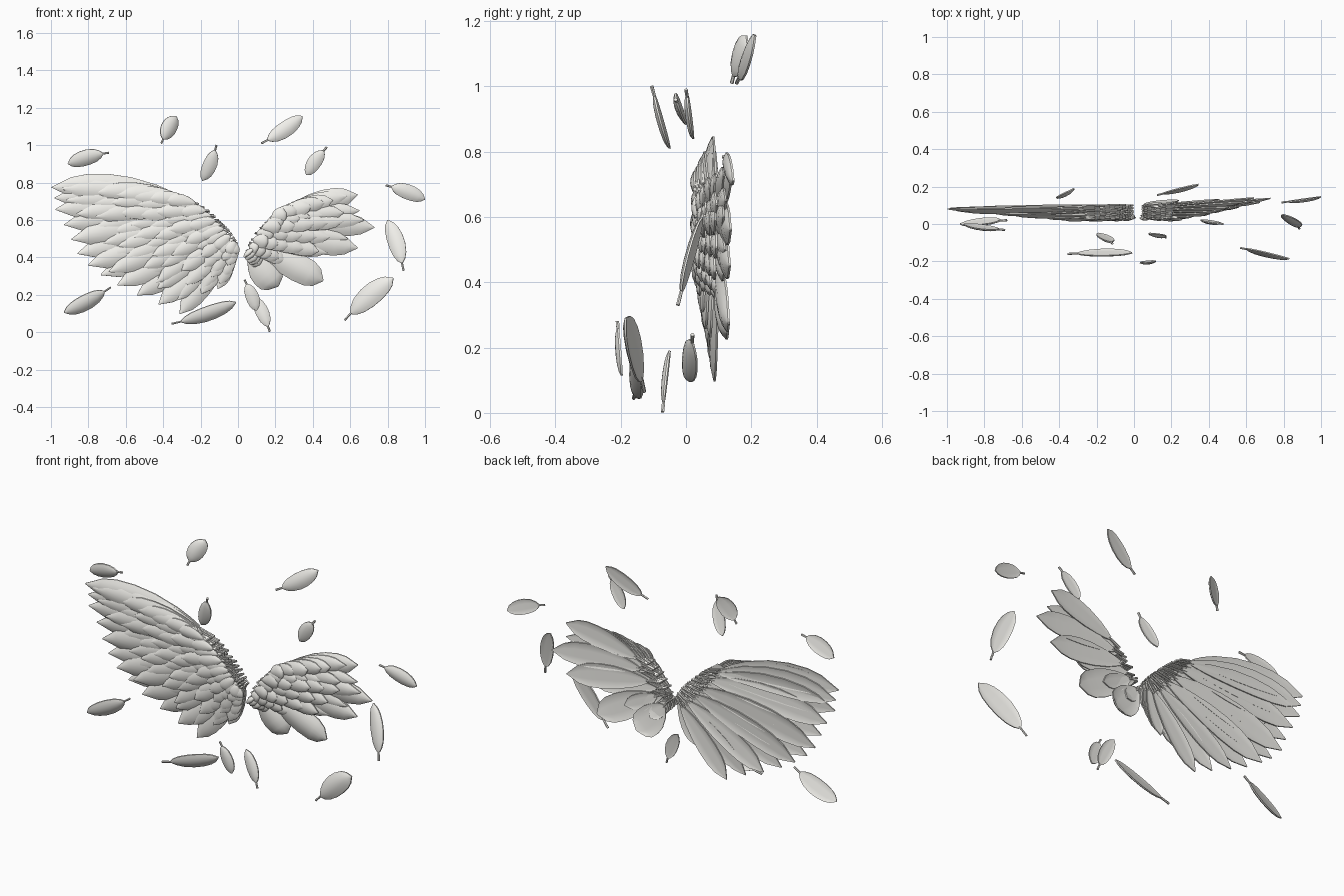
import bpy, bmesh, math, random
from mathutils import Vector, Matrix

if "Cube" in bpy.data.objects:
    bpy.data.objects.remove(bpy.data.objects["Cube"])

random.seed(4)
POINTED = [(0, .16), (.08, .4), (.2, .66), (.4, .92), (.58, 1), (.74, .93), (.86, .7), (1, .03)]
ROUND = [(0, .16), (.08, .42), (.2, .66), (.4, .92), (.6, 1), (.78, .94), (.9, .68), (1, .05)]
LOOSE = [(0, .16), (.07, .5), (.2, .82), (.4, 1), (.6, .99), (.78, .82), (.9, .54), (1, .03)]

pale = bpy.data.materials.new("pale_feather")
pale.diffuse_color = (.88, .87, .83, 1)
pale.use_nodes = True
pale.node_tree.nodes["Principled BSDF"].inputs["Base Color"].default_value = pale.diffuse_color


def lerp_path(pts, s):
    """Point at fraction s along an evenly indexed polyline."""
    f = min(max(s, 0), .9999) * (len(pts) - 1)
    i = int(f)
    return Vector(pts[i]).lerp(Vector(pts[i + 1]), f - i)


def add_feather(bm, base, tip, width, profile=POINTED, bend=0, roll=0, quill=.12, dome=.16, rq=.006):
    """Cupped blade with a rim, plus a thin tapered quill."""
    base, tip = Vector(base), Vector(tip)
    d = tip - base
    length = d.length
    d.normalize()
    side = d.cross(Vector((0, -1, 0))).normalized()
    side = Matrix.Rotation(math.radians(roll), 3, d) @ side
    n = side.cross(d).normalized()
    half = width / 2

    def centre(t):
        return base + d * length * t + side * bend * length * 4 * t * (1 - t)

    # blade: closed cross-section rings, domed front and recessed flat back
    us = [-1, -.7, -.35, 0, .35, .7, 1]
    rings = []
    for t, w in profile:
        c = centre(quill + (1 - quill) * t)
        h = half * w
        front = [c + side * u * h + n * (dome * width * w * (1 - u * u) + .0025) for u in us]
        back = [c + side * u * h + n * ((.25 * dome * width * w if abs(u) < .9 else 0) - .0035)
                for u in us[::-1]]
        rings.append([bm.verts.new(p) for p in front + back])
    # quill: six-sided stem ending just inside the blade
    stem = []
    for t, r in ((0, rq), (quill, rq * .9), (quill + .1, rq * .3)):
        c = centre(t) + n * (.004 if t > quill else 0)
        stem.append([bm.verts.new(c + (side * math.cos(a) + n * math.sin(a)) * r)
                     for a in [k * math.pi / 3 for k in range(6)]])
    for loop in (rings, stem):
        for a, b in zip(loop, loop[1:]):
            m = len(a)
            for i in range(m):
                bm.faces.new((a[i], a[(i + 1) % m], b[(i + 1) % m], b[i]))
        bm.faces.new(loop[0][::-1])
        bm.faces.new(loop[-1])


def finish(bm, name):
    bmesh.ops.recalc_face_normals(bm, faces=bm.faces)
    mesh = bpy.data.meshes.new(name)
    bm.to_mesh(mesh)
    bm.free()
    mesh.materials.append(pale)
    ob = bpy.data.objects.new(name, mesh)
    bpy.context.collection.objects.link(ob)
    bpy.ops.object.select_all(action='DESELECT')
    ob.select_set(True)
    bpy.context.view_layer.objects.active = ob
    bpy.ops.object.shade_smooth_by_angle(angle=math.radians(35))


def add_row(name, roots, tips, count, reach, y0, y1, width, profile, bend, jit=.02, quill=.12):
    """One fan of feathers; reach shortens it towards the root."""
    bm = bmesh.new()
    for i in range(count):
        s = i / (count - 1)
        r = lerp_path(roots, s)
        t = r.lerp(lerp_path(tips, s), reach * (1 + random.uniform(-jit, jit)))
        dy = .005 * (i % 2) + random.uniform(-.002, .002)
        L = (t - r).length
        add_feather(bm, (r.x, y0 + dy, r.y), (t.x, y1 + dy, t.y), width[0] + width[1] * L,
                    profile, bend * (1 - s), random.uniform(-5, 5), quill)
    finish(bm, name)


# large wing: long flight feathers at the back, shorter coverts in front
roots = [(-.21, .685), (-.15, .645), (-.09, .59), (-.05, .55), (-.02, .51), (-.005, .48)]
tips = [(-1, .775), (-.975, .67), (-.91, .52), (-.83, .385), (-.71, .29), (-.52, .19), (-.31, .1)]
tips_front = tips + [(-.12, .2)]
add_row("large_wing_flight_feathers", roots, tips, 12, 1.0, .095, .082, (.065, .1), POINTED, .045, .01)
for k, (count, reach, y0, y1) in enumerate([(12, .87, .082, .07), (11, .74, .07, .06),
                                            (12, .6, .058, .05), (11, .46, .047, .042),
                                            (12, .33, .037, .034), (12, .21, .028, .028)]):
    add_row(f"large_wing_coverts_{k + 1}", roots, tips_front, count, reach, y0, y1,
            (.055, .1), POINTED, .04, .08)

# small wing: five broad flight feathers and rounded scale-like coverts
roots = [(.17, .61), (.13, .57), (.09, .53), (.06, .48), (.045, .44)]
tips = [(.64, .735), (.73, .56), (.64, .45), (.455, .275), (.215, .245)]
bm = bmesh.new()
for i, (r, t) in enumerate(zip(roots, tips)):
    add_feather(bm, (r[0], .095, r[1]), (t[0], .14 - .003 * i, t[1]), (.12, .13, .135, .15, .16)[i],
                POINTED if i < 3 else ROUND, (-.03, -.03, -.01, 0, .03)[i], 0, .14)
finish(bm, "small_wing_flight_feathers")
upper = [(.61, .735), (.65, .65), (.68, .60), (.58, .5), (.5, .42), (.3, .36), (.14, .33)]
for k, (count, reach, y0, y1, prof) in enumerate([(7, .97, .085, .115, POINTED), (7, .8, .075, .09, ROUND),
                                                  (7, .64, .065, .072, ROUND), (7, .49, .053, .056, ROUND),
                                                  (7, .35, .042, .042, ROUND), (7, .21, .032, .03, ROUND)]):
    add_row(f"small_wing_coverts_{k + 1}", roots, upper, count, reach, y0, y1,
            (.07, .05), prof, -.04, .06)

# loose feathers: quill end, tip, width, roll
loose = [((-.69, -.032, .96), (-.91, -.002, .9), .085, -15),
         ((-.41, .14, 1.01), (-.33, .185, 1.155), .09, 20),
         ((.125, .155, 1.01), (.345, .212, 1.155), .085, 0),
         ((-.115, -.105, 1.0), (-.19, -.05, .81), .075, 0),
         ((.475, 0, .99), (.365, .022, .84), .075, 0),
         ((.79, .115, .785), (1, .145, .71), .08, 0),
         ((.885, -.025, .33), (.80, .05, .60), .09, -8),
         ((-.68, .02, .24), (-.93, 0, .105), .09, -25),
         ((-.355, -.16, .045), (-.01, -.155, .16), .085, 25),
         ((.035, -.21, .28), (.10, -.197, .115), .07, 0),
         ((.17, -.072, .003), (.085, -.05, .19), .07, 0),
         ((.57, -.128, .065), (.83, -.185, .29), .115, -13)]
for k, (b, t, w, roll) in enumerate(loose):
    bm = bmesh.new()
    add_feather(bm, b, t, w, LOOSE, .03 * (-1) ** k, roll, .15)
    finish(bm, f"loose_feather_{k + 1}")
